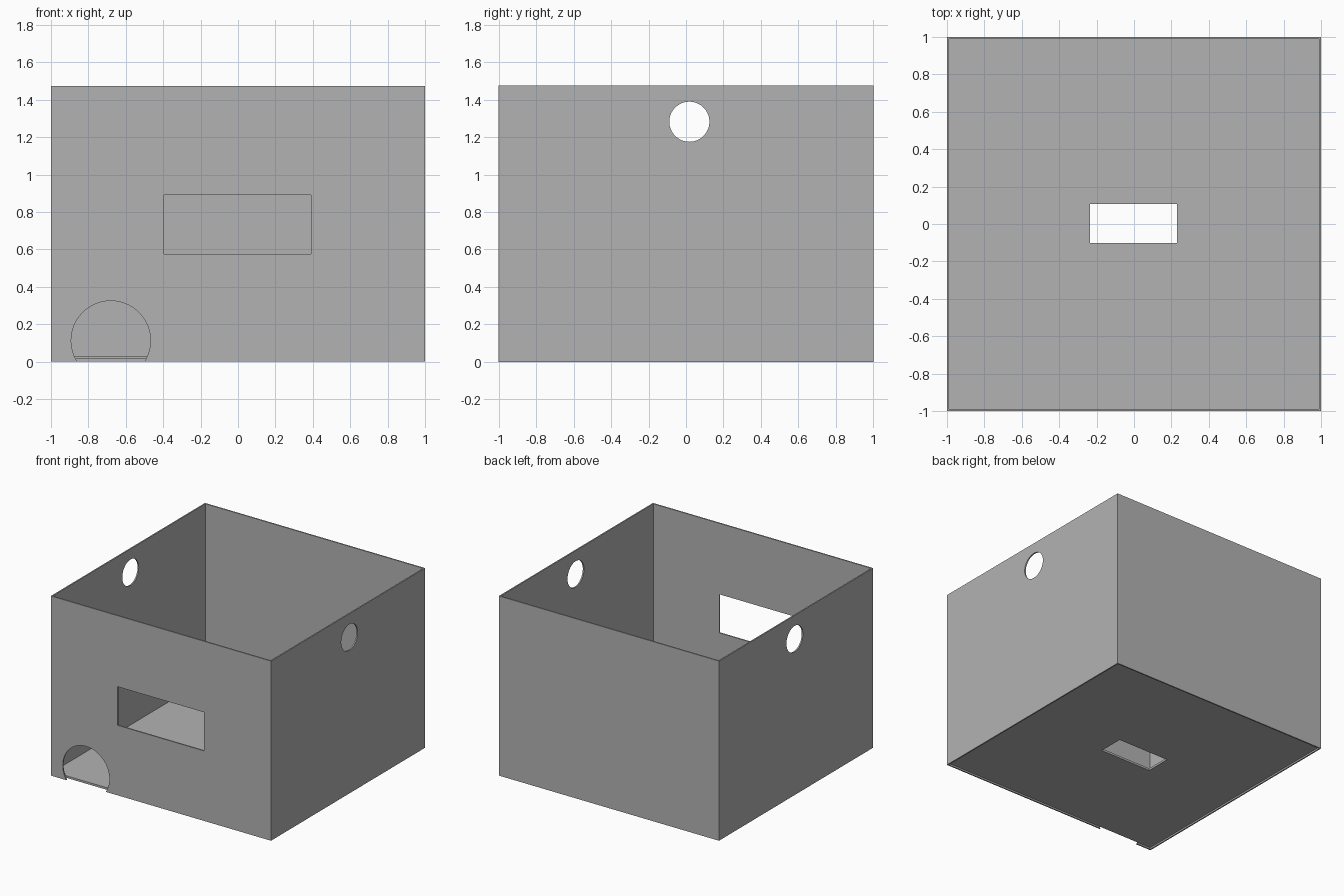
import bpy, math

# Remove the default cube only
if "Cube" in bpy.data.objects:
    bpy.data.objects.remove(bpy.data.objects["Cube"], do_unlink=True)

HEIGHT = 1.475
WALL = 0.011
INNER = 1 - WALL

grey = bpy.data.materials.new("plain grey")
grey.use_nodes = True
grey.diffuse_color = (0.45, 0.45, 0.45, 1)
grey.node_tree.nodes["Principled BSDF"].inputs["Base Color"].default_value = grey.diffuse_color


def box(name, lo, hi):
    """Box between two opposite corners."""
    bpy.ops.mesh.primitive_cube_add(size=1, location=[(a + b) / 2 for a, b in zip(lo, hi)])
    ob = bpy.context.object
    ob.name = name
    ob.scale = [b - a for a, b in zip(lo, hi)]
    bpy.ops.object.transform_apply(location=True, rotation=True, scale=True)
    ob.data.materials.append(grey)
    return ob


def rod(name, centre, radius, length, rotation):
    """Round cutter."""
    bpy.ops.mesh.primitive_cylinder_add(vertices=64, radius=radius, depth=length,
                                        location=centre, rotation=rotation)
    ob = bpy.context.object
    ob.name = name
    ob.data.materials.append(grey)
    return ob


def cut(target, cutter):
    """Subtract the cutter, then discard it."""
    cutter.hide_render = True
    mod = target.modifiers.new("cut", "BOOLEAN")
    mod.operation = "DIFFERENCE"
    mod.solver = "EXACT"
    mod.object = cutter
    bpy.context.view_layer.objects.active = target
    bpy.ops.object.modifier_apply(modifier=mod.name)
    bpy.data.objects.remove(cutter, do_unlink=True)


# Four thin walls, open at the top and with a shallow skirt below the floor
walls = box("walls", (-1, -1, 0), (1, 1, HEIGHT))
cut(walls, box("inside_cutter", (-INNER, -INNER, -0.5), (INNER, INNER, HEIGHT + 0.5)))

# Front window and arched doorway
cut(walls, box("window_cutter", (-0.395, -1.1, 0.575), (0.39, -0.9, 0.892)))
cut(walls, rod("doorway_cutter", (-0.68, -1, 0.113), 0.212, 0.2, (math.pi / 2, 0, 0)))

# Round holes through both side walls
cut(walls, rod("side_hole_cutter", (0, 0.018, 1.282), 0.107, 2.4, (0, math.pi / 2, 0)))

# Raised floor with a rectangular slot
floor = box("floor", (-INNER, -INNER, 0.013), (INNER, INNER, 0.03))
cut(floor, box("slot_cutter", (-0.234, -0.102, -0.1), (0.231, 0.107, 0.1)))
